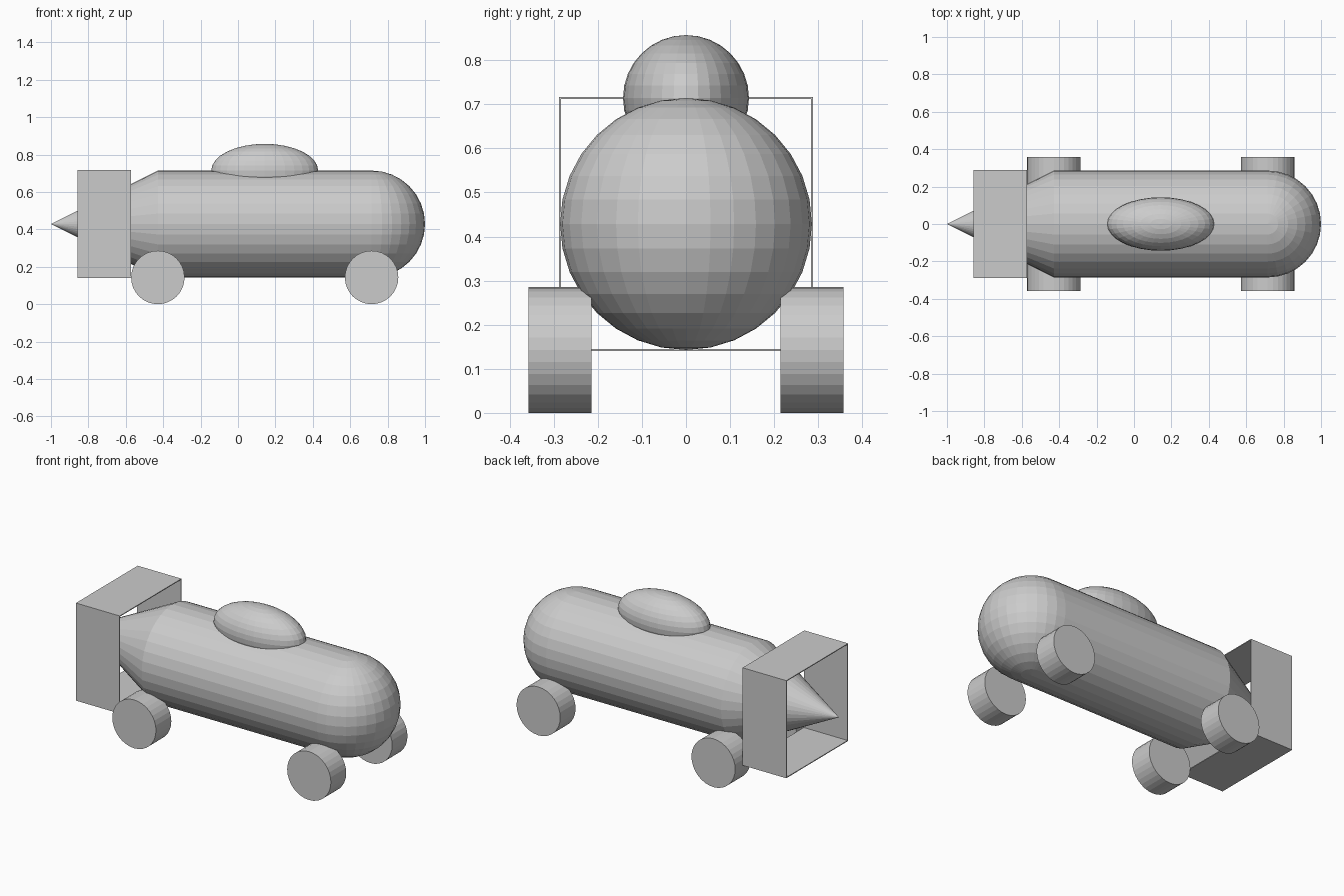
import bpy
import math

if "Cube" in bpy.data.objects:
    bpy.data.objects.remove(bpy.data.objects["Cube"])

U = 1 / 7            # design unit: the model is 14 units long
R = 2 * U            # body radius
AXIS_Z = 3 * U       # height of the body axis
TAIL_X, NOSE_X = -3 * U, 5 * U

grey = bpy.data.materials.new("light grey")
grey.diffuse_color = (0.6, 0.6, 0.6, 1)
grey.use_nodes = True
grey.node_tree.nodes["Principled BSDF"].inputs["Base Color"].default_value = grey.diffuse_color


def finish(name):
    obj = bpy.context.object
    obj.name = name
    obj.data.materials.append(grey)
    return obj


def cylinder(name, radius, depth, location, rotation):
    bpy.ops.mesh.primitive_cylinder_add(vertices=32, radius=radius, depth=depth,
                                        location=location, rotation=rotation)
    return finish(name)


def ellipsoid(name, location, scale):
    bpy.ops.mesh.primitive_uv_sphere_add(segments=32, ring_count=16, radius=1, location=location)
    bpy.context.object.scale = scale
    return finish(name)


def plate(name, location, size):
    bpy.ops.mesh.primitive_cube_add(size=1, location=location)
    bpy.context.object.scale = size
    return finish(name)


# Body: cylinder with a round nose and a pointed tail cone
cylinder("body", R, NOSE_X - TAIL_X, ((NOSE_X + TAIL_X) / 2, 0, AXIS_Z), (0, math.pi / 2, 0))
ellipsoid("nose", (NOSE_X, 0, AXIS_Z), (R, R, R))
bpy.ops.mesh.primitive_cone_add(vertices=32, radius1=R, radius2=0, depth=4 * U,
                                location=(TAIL_X - 2 * U, 0, AXIS_Z),
                                rotation=(0, -math.pi / 2, 0))
finish("tail_cone")

# Canopy on top of the body
ellipsoid("canopy", (U, 0, 5 * U), (2 * U, U, U))

# Box tail fins: four thin plates around the cone
T = 0.005
for s, side, level in ((-1, "front", "lower"), (1, "back", "upper")):
    plate(f"{side}_fin", (-5 * U, s * R, AXIS_Z), (2 * U, T, 2 * R + T))
    plate(f"{level}_fin", (-5 * U, 0, AXIS_Z + s * R), (2 * U, 2 * R - T, T))

# Four wheels
for x, end in ((TAIL_X, "tail"), (NOSE_X, "nose")):
    for s, side in ((-1, "front"), (1, "back")):
        cylinder(f"{end}_{side}_wheel", U, U, (x, s * 2 * U, U), (math.pi / 2, 0, 0))
